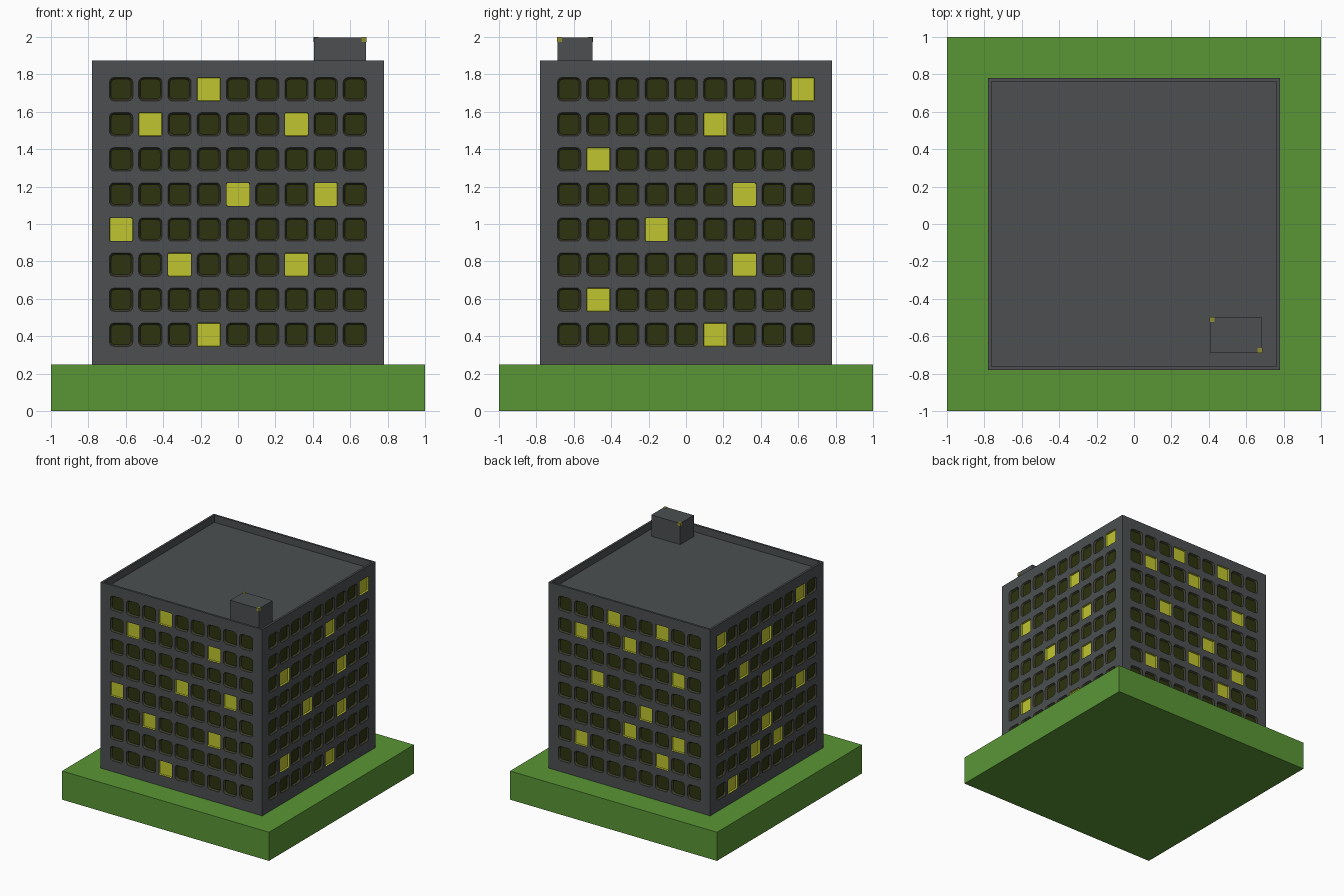
import bpy, bmesh, math
from mathutils import Vector

if "Cube" in bpy.data.objects:
    bpy.data.objects.remove(bpy.data.objects["Cube"], do_unlink=True)


def material(name, r, g, b):
    """Flat material from 0-255 screen values, stored as linear colour."""
    lin = [((c / 255 + 0.055) / 1.055) ** 2.4 for c in (r, g, b)] + [1.0]
    m = bpy.data.materials.new(name)
    m.use_nodes = True
    m.diffuse_color = lin
    m.node_tree.nodes["Principled BSDF"].inputs["Base Color"].default_value = lin
    return m


CONCRETE = material("grey concrete", 76, 79, 81)
GRASS = material("grass green", 90, 150, 54)
FRAME = material("window surround", 60, 59, 44)
DARK = material("dark glass", 46, 51, 15)
LIT = material("lit glass", 192, 197, 46)
LAMP = material("dull yellow lamp", 142, 140, 50)


def finish(name, bm, mats):
    me = bpy.data.meshes.new(name)
    bm.to_mesh(me)
    bm.free()
    for m in mats:
        me.materials.append(m)
    ob = bpy.data.objects.new(name, me)
    bpy.context.collection.objects.link(ob)
    return ob


def box(name, lo, hi, mat):
    lo, hi = Vector(lo), Vector(hi)
    bm = bmesh.new()
    bmesh.ops.create_cube(bm, size=1)
    for v in bm.verts:
        v.co = (lo + hi) / 2 + v.co * (hi - lo)
    return finish(name, bm, [mat])


HALF, BASE, TOP = 0.78, 0.25, 1.875
WIN, DEPTH = 0.0625, 0.015
COLS = [-0.625 + 0.15625 * i for i in range(9)]
ROWS = [0.408 + 0.1875 * j for j in range(8)]


def corner_arcs(cu, cv, h, r):
    """Rounded square as four corner arcs, counter-clockwise."""
    arcs = []
    for k, (su, sv) in enumerate(((1, 1), (-1, 1), (-1, -1), (1, -1))):
        arc = []
        for s in range(4):
            a = math.radians(90 * k + 30 * s)
            arc.append((cu + su * (h - r) + r * math.cos(a),
                        cv + sv * (h - r) + r * math.sin(a)))
        arcs.append(((cu + su * h, cv + sv * h), arc))
    return arcs


def facade(name, angle, lit):
    """Wall with recessed windows; columns count from the left seen from outside."""
    bm = bmesh.new()
    ca, sa = math.cos(angle), math.sin(angle)

    def point(u, v, d=0.0):
        y = -HALF + d
        return bm.verts.new((u * ca - y * sa, u * sa + y * ca, v))

    us = [-HALF] + [c + s * WIN for c in COLS for s in (-1, 1)] + [HALF]
    vs = [BASE] + [r + s * WIN for r in ROWS for s in (-1, 1)] + [TOP]
    for i in range(len(us) - 1):
        for j in range(len(vs) - 1):
            # plain wall between the windows
            if i % 2 == 0 or j % 2 == 0:
                bm.faces.new([point(us[i], vs[j]), point(us[i + 1], vs[j]),
                              point(us[i + 1], vs[j + 1]), point(us[i], vs[j + 1])])
                continue
            col, row = i // 2, j // 2
            on = (row, col) in lit
            radius = 0.006 if on else 0.024
            outer = corner_arcs(COLS[col], ROWS[row], WIN, radius)
            inner = corner_arcs(COLS[col], ROWS[row], WIN - (0.002 if on else 0.009),
                                radius * 0.85)
            # wall left over in the corners
            for corner, arc in outer:
                bm.faces.new([point(*corner)] + [point(*p) for p in reversed(arc)])
            # sloping surround and glass
            ring = [point(*p) for _, arc in outer for p in arc]
            pane = [point(*p, DEPTH) for _, arc in inner for p in arc]
            n = len(ring)
            for k in range(n):
                f = bm.faces.new([ring[k], ring[(k + 1) % n], pane[(k + 1) % n], pane[k]])
                f.material_index = 3 if on else 1
            bm.faces.new(pane).material_index = 3 if on else 2
    bmesh.ops.remove_doubles(bm, verts=bm.verts, dist=1e-5)
    return finish(name, bm, [CONCRETE, FRAME, DARK, LIT])


# Lawn block
box("lawn", (-1, -1, 0), (1, 1, BASE), GRASS)

# Four walls with their lit windows as (row from the bottom, column)
facade("front_wall", 0, {(7, 3), (6, 1), (6, 6), (4, 4), (4, 7), (3, 0), (2, 2), (2, 6), (0, 3)})
facade("left_wall", math.pi / 2,
       {(7, 8), (6, 5), (5, 1), (4, 6), (3, 3), (2, 6), (1, 1), (0, 5)})
facade("back_wall", math.pi, {(7, 3), (7, 6), (6, 1), (6, 4), (5, 7), (4, 2), (3, 5),
                              (2, 4), (2, 7), (1, 1), (1, 6)})
facade("right_wall", -math.pi / 2, {(7, 0), (7, 7), (6, 4), (5, 2), (4, 4), (3, 1), (3, 7),
                                    (2, 4), (1, 3), (1, 5), (0, 1)})

# Roof sunk behind a thin parapet
bm = bmesh.new()
roof = bm.faces.new([bm.verts.new((x * HALF, y * HALF, TOP))
                     for x, y in ((-1, -1), (1, -1), (1, 1), (-1, 1))])
bm.normal_update()
bmesh.ops.inset_individual(bm, faces=[roof], thickness=0.026)
sunk = bmesh.ops.extrude_discrete_faces(bm, faces=[roof])["faces"][0]
bmesh.ops.translate(bm, verts=sunk.verts, vec=(0, 0, -0.0625))
finish("roof", bm, [CONCRETE])

# Rooftop plant room with a lamp on two opposite corners
box("plant_room", (0.406, -0.687, 1.81), (0.685, -0.5, 1.998), CONCRETE)
box("back_lamp", (0.404, -0.524, 1.974), (0.43, -0.498, 2.0), LAMP)
box("front_lamp", (0.661, -0.689, 1.974), (0.687, -0.663, 2.0), LAMP)
